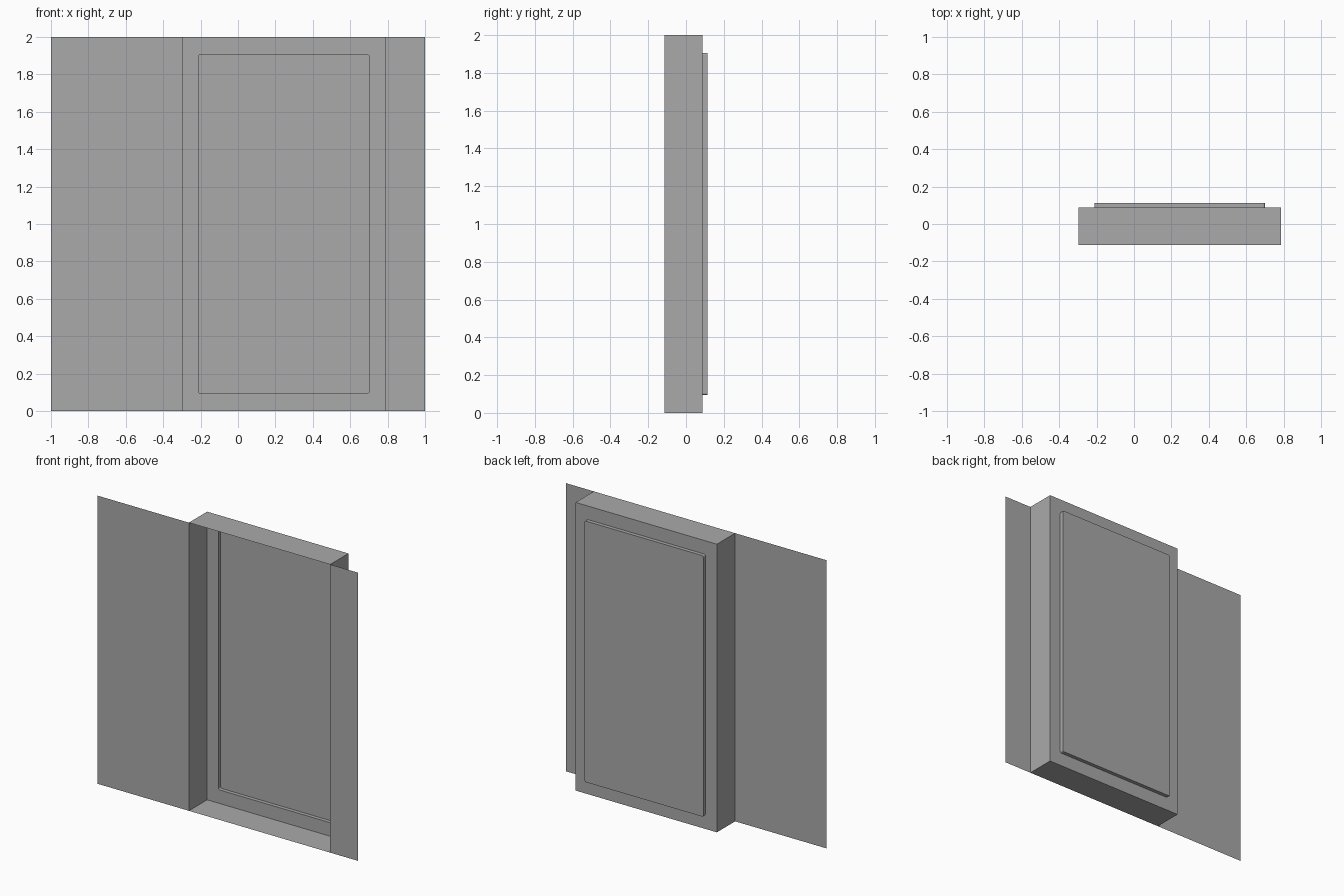
import bpy
import bmesh
import math

cube = bpy.data.objects.get("Cube")
if cube:
    bpy.data.objects.remove(cube, do_unlink=True)

GREY = (0.4, 0.4, 0.4, 1.0)
wall_grey = bpy.data.materials.new("wall_grey")
wall_grey.use_nodes = True
wall_grey.diffuse_color = GREY
wall_grey.node_tree.nodes["Principled BSDF"].inputs["Base Color"].default_value = GREY

# Main depths and outlines
FRONT, BACK, REAR = -0.113, 0.087, 0.113
LEFT, RIGHT, TOP = -0.298, 0.787, 2.0
INSET_X, INSET_Z, RADIUS = 0.086, 0.094, 0.012


def finish(name, bm):
    mesh = bpy.data.meshes.new(name)
    bm.to_mesh(mesh)
    bm.free()
    mesh.materials.append(wall_grey)
    obj = bpy.data.objects.new(name, mesh)
    bpy.context.collection.objects.link(obj)
    return obj


def ring(bm, points, y):
    return [bm.verts.new((x, y, z)) for x, z in points]


def bridge(bm, a, b):
    for i in range(len(a)):
        j = (i + 1) % len(a)
        bm.faces.new((a[i], a[j], b[j], b[i]))


def rectangle(x0, x1, z0, z1):
    return [(x0, z0), (x1, z0), (x1, z1), (x0, z1)]


def rounded(x0, x1, z0, z1, r, steps=3):
    # Counter-clockwise outline with a small arc on each corner
    centres = rectangle(x0 + r, x1 - r, z0 + r, z1 - r)
    outline = []
    for k, (cx, cz) in enumerate(centres):
        for s in range(steps + 1):
            a = math.pi + (k + s / steps) * math.pi / 2
            outline.append((cx + r * math.cos(a), cz + r * math.sin(a)))
    return outline


# Thin wall sheets either side of the niche
for name, x0, x1 in (("right_wall", -1, LEFT), ("left_wall", RIGHT, 1)):
    bm = bmesh.new()
    bm.faces.new(ring(bm, rectangle(x0, x1, 0, TOP), FRONT))
    finish(name, bm)

# Four niche sides, open at the front
opening = rectangle(LEFT, RIGHT, 0, TOP)
bm = bmesh.new()
bridge(bm, ring(bm, opening, FRONT), ring(bm, opening, BACK))
finish("niche_sides", bm)

# Back frame around the recessed panel
panel = rounded(LEFT + INSET_X, RIGHT - INSET_X, INSET_Z, TOP - INSET_Z, RADIUS)
bm = bmesh.new()
outer, inner = ring(bm, opening, BACK), ring(bm, panel, BACK)
n = len(inner) // 4
for k in range(4):
    arc = inner[k * n:(k + 1) * n]
    for a, b in zip(arc, arc[1:]):
        bm.faces.new((outer[k], b, a))
    nxt = (k + 1) % 4
    bm.faces.new((outer[k], outer[nxt], inner[nxt * n], arc[-1]))
bmesh.ops.recalc_face_normals(bm, faces=bm.faces)
finish("back_frame", bm)

# Recessed panel: a shallow rim closed by a flat sheet
bm = bmesh.new()
near, far = ring(bm, panel, BACK), ring(bm, panel, REAR)
bridge(bm, near, far)
bm.faces.new(far)
finish("recessed_panel", bm)
